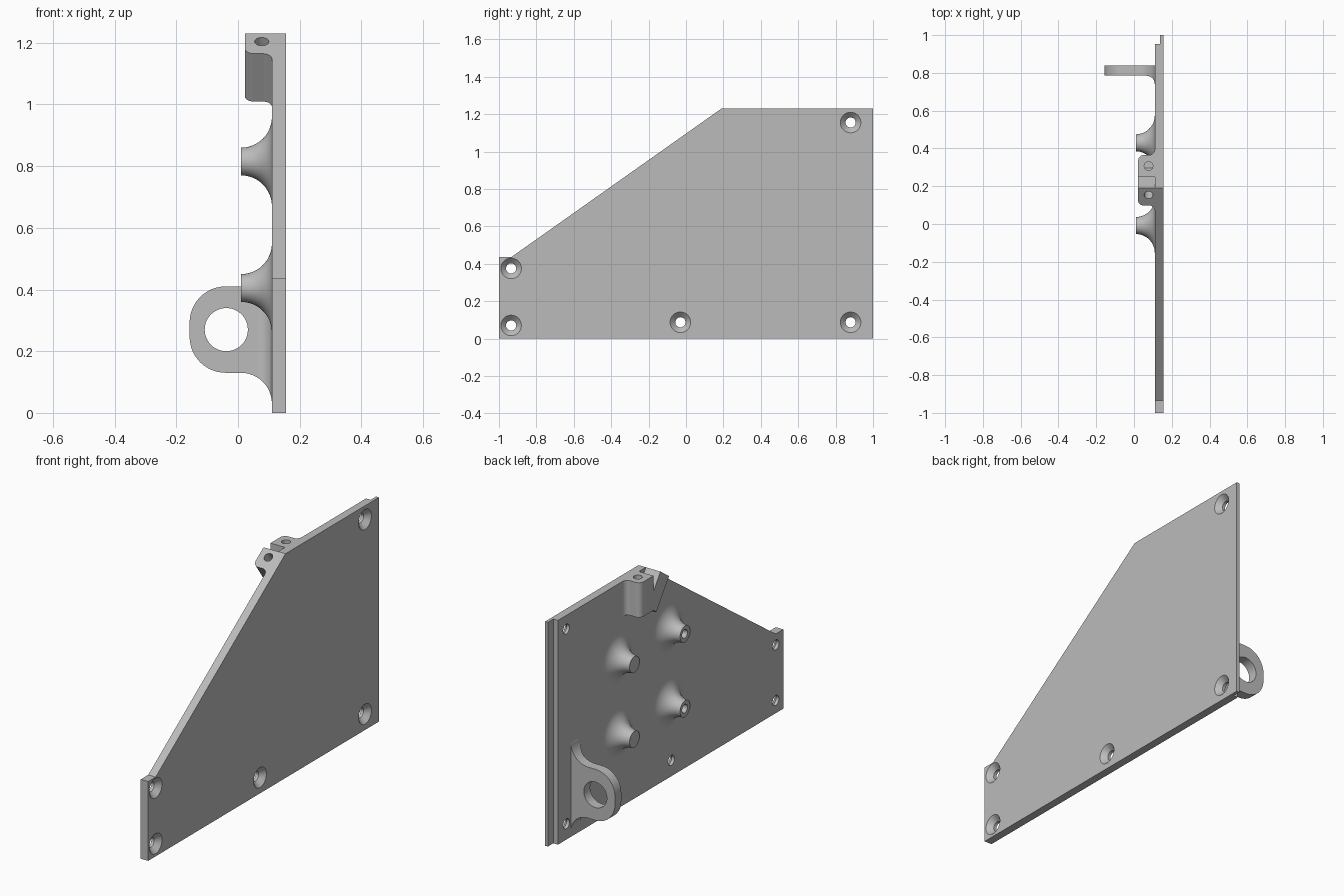
import bpy, bmesh
from math import sin, cos, pi, radians
from mathutils import Vector

if "Cube" in bpy.data.objects:
    bpy.data.objects.remove(bpy.data.objects["Cube"], do_unlink=True)

GREY = (0.5, 0.5, 0.5, 1)
mat = bpy.data.materials.new("plain_grey")
mat.use_nodes = True
mat.diffuse_color = GREY
mat.node_tree.nodes["Principled BSDF"].inputs["Base Color"].default_value = GREY

INNER, OUTER = 0.11, 0.155   # plate faces along x
SINK = INNER + 0.003         # how far attached parts reach into the plate


def make(name, bm):
    bmesh.ops.remove_doubles(bm, verts=bm.verts, dist=1e-5)
    bmesh.ops.recalc_face_normals(bm, faces=bm.faces)
    mesh = bpy.data.meshes.new(name)
    bm.to_mesh(mesh)
    bm.free()
    mesh.materials.append(mat)
    ob = bpy.data.objects.new(name, mesh)
    bpy.context.collection.objects.link(ob)
    return ob


def prism(name, points, vector):
    """Extrude a closed outline along a vector."""
    bm = bmesh.new()
    face = bm.faces.new([bm.verts.new(p) for p in points])
    ext = bmesh.ops.extrude_face_region(bm, geom=[face], use_keep_orig=True)
    moved = [v for v in ext["geom"] if isinstance(v, bmesh.types.BMVert)]
    bmesh.ops.translate(bm, verts=moved, vec=vector)
    return make(name, bm)


def lathe(name, profile, origin, axis, steps=48):
    """Revolve (radius, distance along axis) points around an axis."""
    axis = Vector(axis).normalized()
    side = axis.orthogonal().normalized()
    origin = Vector(origin)
    bm = bmesh.new()
    verts = [bm.verts.new(origin + side * r + axis * d) for r, d in profile]
    edges = [bm.edges.new(pair) for pair in zip(verts, verts[1:])]
    bmesh.ops.spin(bm, geom=verts + edges, cent=origin, axis=axis,
                   angle=2 * pi, steps=steps, use_merge=True)
    return make(name, bm)


def rod(origin, axis, radius, length):
    return lathe("hole_cutter", [(0, 0), (radius, 0), (radius, length), (0, length)],
                 origin, axis)


def arc(cx, cy, r, start, end, n=12):
    angles = [radians(start + (end - start) * i / n) for i in range(n + 1)]
    return [(cx + r * cos(a), cy + r * sin(a)) for a in angles]


def combine(ob, tools, operation="DIFFERENCE"):
    for tool in tools:
        tool.hide_render = True
        mod = ob.modifiers.new("cut", "BOOLEAN")
        mod.operation, mod.object, mod.solver = operation, tool, "EXACT"
    bpy.context.view_layer.update()
    graph = bpy.context.evaluated_depsgraph_get()
    mesh = bpy.data.meshes.new_from_object(ob.evaluated_get(graph))
    ob.modifiers.clear()
    ob.data = mesh
    for tool in tools:
        bpy.data.objects.remove(tool, do_unlink=True)


# Plate with a sloping corner, a stepped rear edge and countersunk holes
outline = [(-1, 0), (1, 0), (1, 1.23), (0.19, 1.23), (-0.935, 0.435), (-1, 0.435)]
plate = prism("side_plate", [(INNER, y, z) for y, z in outline], (OUTER - INNER, 0, 0))
step = [(0.05, 0.953), (0.138, 0.953), (0.138, 1.1), (0.05, 1.1)]
cutters = [prism("edge_cutter", [(x, y, -0.1) for x, y in step], (0, 0, 1.5))]
sink = [(0, -0.01), (0.055, -0.01), (0.055, 0), (0.027, 0.028), (0.027, 0.06), (0, 0.06)]
for y, z in [(-0.935, 0.375), (-0.935, 0.07), (-0.03, 0.087), (0.88, 0.087), (0.88, 1.155)]:
    cutters.append(lathe("screw_cutter", sink, (OUTER, y, z), (-1, 0, 0)))
combine(plate, cutters)

# Four flared standoffs, the front pair with blind holes
flare = arc(0.145, INNER - 0.1, 0.1, 90, 180)
parts = [plate]
for y, row in [(-0.008, "front"), (0.43, "rear")]:
    for z, level in [(0.405, "lower"), (0.815, "upper")]:
        if row == "front":
            tip = [(0.023, 0.013), (0.023, 0.09), (0, 0.09)]
        else:
            tip = [(0, 0.013)]
        profile = [(0, SINK), (0.145, SINK)] + flare + [(0.045, 0.013)] + tip
        parts.append(lathe(f"{row}_{level}_standoff", profile, (0, y, z), (1, 0, 0)))

# Ring lug, blended into the plate above, below and on its front side
lug_outline = ([(SINK, 0.025)] + arc(INNER - 0.1, 0.03, 0.1, 0, 90)
               + arc(-0.04, 0.247, 0.117, 270, 180)
               + arc(-0.04, 0.293, 0.117, 180, 90)
               + arc(INNER - 0.105, 0.515, 0.105, 270, 360) + [(SINK, 0.52)])
lug = prism("ring_lug", [(x, 0.785, z) for x, z in lug_outline], (0, 0.055, 0))
combine(lug, [rod((-0.038, 0.7, 0.27), (0, 1, 0), 0.07, 0.3)])
fillet = ([(SINK, 0.735)] + arc(INNER - 0.045, 0.74, 0.045, 0, 90)
          + [(INNER - 0.045, 0.79), (SINK, 0.79)])
blend = prism("lug_fillet", [(x, y, 0.01) for x, y in fillet], (0, 0, 0.53))
combine(blend, [prism("lug_limit", [(x, 0.7, z) for x, z in lug_outline], (0, 0.2, 0))],
        "INTERSECT")
parts += [lug, blend]


# Two screw blocks under the top corner, square to the top and sloping edges
def screw_block(name, along, start, end, hole):
    corner = Vector((0, 0.19, 1.23))
    along = Vector(along).normalized()
    down = Vector((0, along.z, -along.y))
    if down.z > 0:
        down = -down
    section = ([(start, SINK), (start, 0.022)]
               + arc(end - 0.03, 0.052, 0.03, 270, 360)
               + arc(end + 0.03, INNER - 0.03, 0.03, 180, 90)
               + [(end + 0.03, SINK)])
    points = [corner + along * t + Vector((x, 0, 0)) for t, x in section]
    block = prism(name, points, down * 0.19)
    top = corner + along * hole + Vector((0.077, 0, 0)) - down * 0.02
    combine(block, [rod(top, down, 0.023, 0.17)])
    return block


parts.append(screw_block("top_screw_block", (0, 1, 0), 0.06, 0.175, 0.117))
parts.append(screw_block("sloping_screw_block", (0, -1.125, -0.795), 0, 0.113, 0.045))

# Smooth the curved faces and keep the edges crisp
bpy.ops.object.select_all(action="DESELECT")
for ob in parts:
    ob.select_set(True)
bpy.context.view_layer.objects.active = plate
bpy.ops.object.shade_smooth_by_angle(angle=radians(30))
